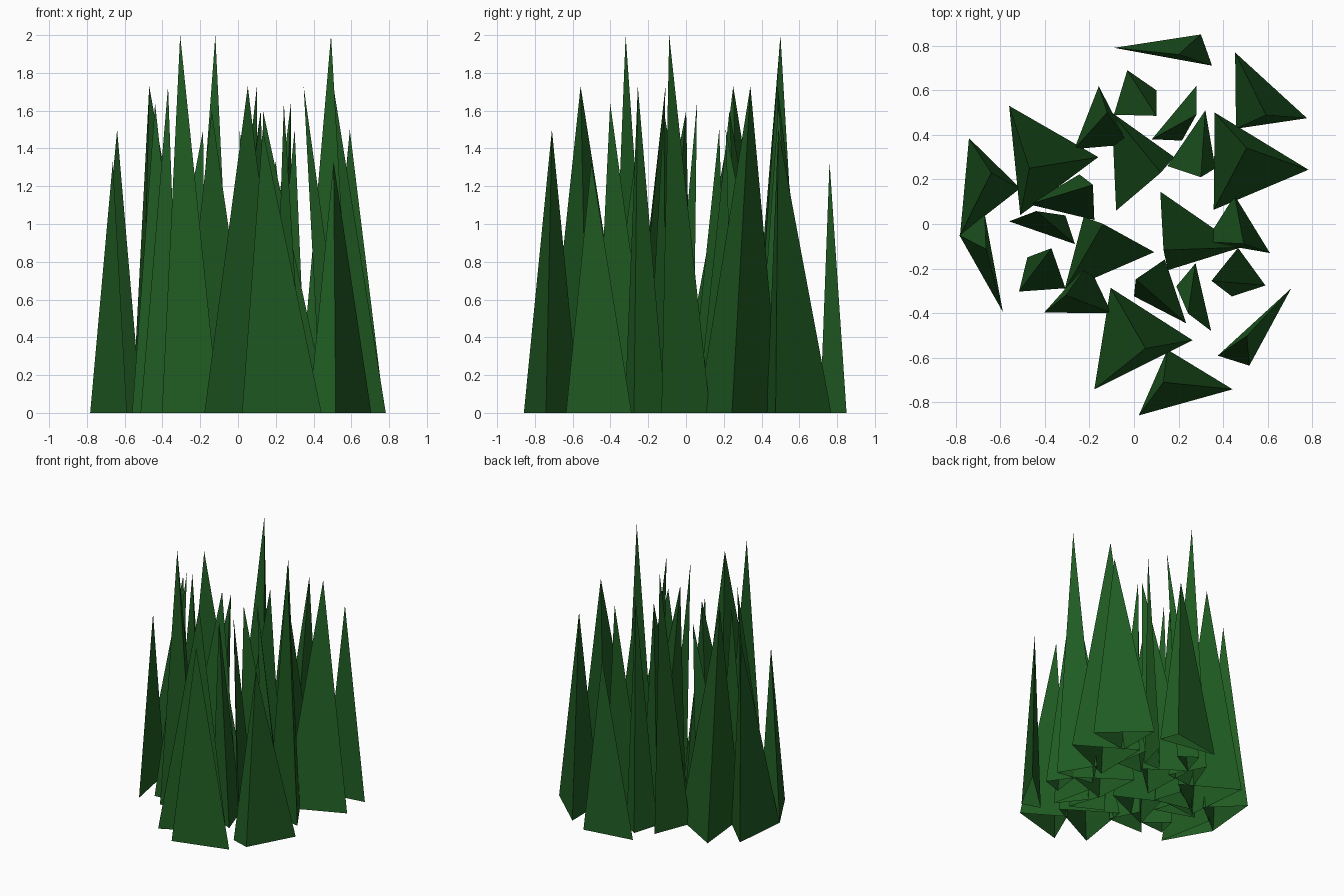
import bpy, bmesh
from math import radians
from mathutils import Matrix, Vector

if "Cube" in bpy.data.objects:
    bpy.data.objects.remove(bpy.data.objects["Cube"])

green = bpy.data.materials.new("grass_green")
green.diffuse_color = (0.014, 0.105, 0.016, 1)
green.use_nodes = True
green.node_tree.nodes["Principled BSDF"].inputs["Base Color"].default_value = green.diffuse_color

# One clump of eight blades: three ground corners, then the tip (x, y, height)
BLADES = [
    ((-.09, .79), (.30, .85), (.35, .71), (.20, .76, 1.33)),
    ((-.78, -.05), (-.74, .385), (-.51, .16), (-.64, .23, 1.50)),
    ((-.51, .04), (-.56, .53), (-.16, .30), (-.47, .25, 1.73)),
    ((-.268, .336), (-.158, .618), (-.023, .357), (-.12, .50, 2.00)),
    ((-.03, .69), (.10, .60), (-.09, .49), (.10, .485, 1.73)),
    ((.28, .62), (.08, .38), (.215, .374), (.28, .49, 1.64)),
    ((.32, .51), (.365, .25), (.15, .26), (.30, .21, 1.50)),
    ((-.10, .50), (.18, .30), (-.08, .06), (.12, .23, 1.60)),
]
PIVOT = Vector((-.30, .413, 0))

# The clump is repeated three times: turn in degrees, new pivot position
CLUMPS = [(0, -.30, .413), (110.8, -.161, -.457), (232.8, .532, .107)]


def blade(bm, corners, tip):
    """Three-sided spike, open underneath."""
    base = [bm.verts.new((x, y, 0)) for x, y in corners]
    top = bm.verts.new(tip)
    bottom = bm.faces.new(base)
    sides = [bm.faces.new((base[i], base[(i + 1) % 3], top)) for i in range(3)]
    bmesh.ops.recalc_face_normals(bm, faces=sides + [bottom])
    bmesh.ops.delete(bm, geom=[bottom], context='FACES_ONLY')


for n, (turn, px, py) in enumerate(CLUMPS, 1):
    bm = bmesh.new()
    for *corners, tip in BLADES:
        blade(bm, corners, tip)
    place = (Matrix.Translation((px, py, 0))
             @ Matrix.Rotation(radians(turn), 4, 'Z')
             @ Matrix.Translation(-PIVOT))
    bm.transform(place)
    mesh = bpy.data.meshes.new(f"grass_clump_{n}")
    bm.to_mesh(mesh)
    bm.free()
    mesh.materials.append(green)
    bpy.context.collection.objects.link(bpy.data.objects.new(f"grass_clump_{n}", mesh))
